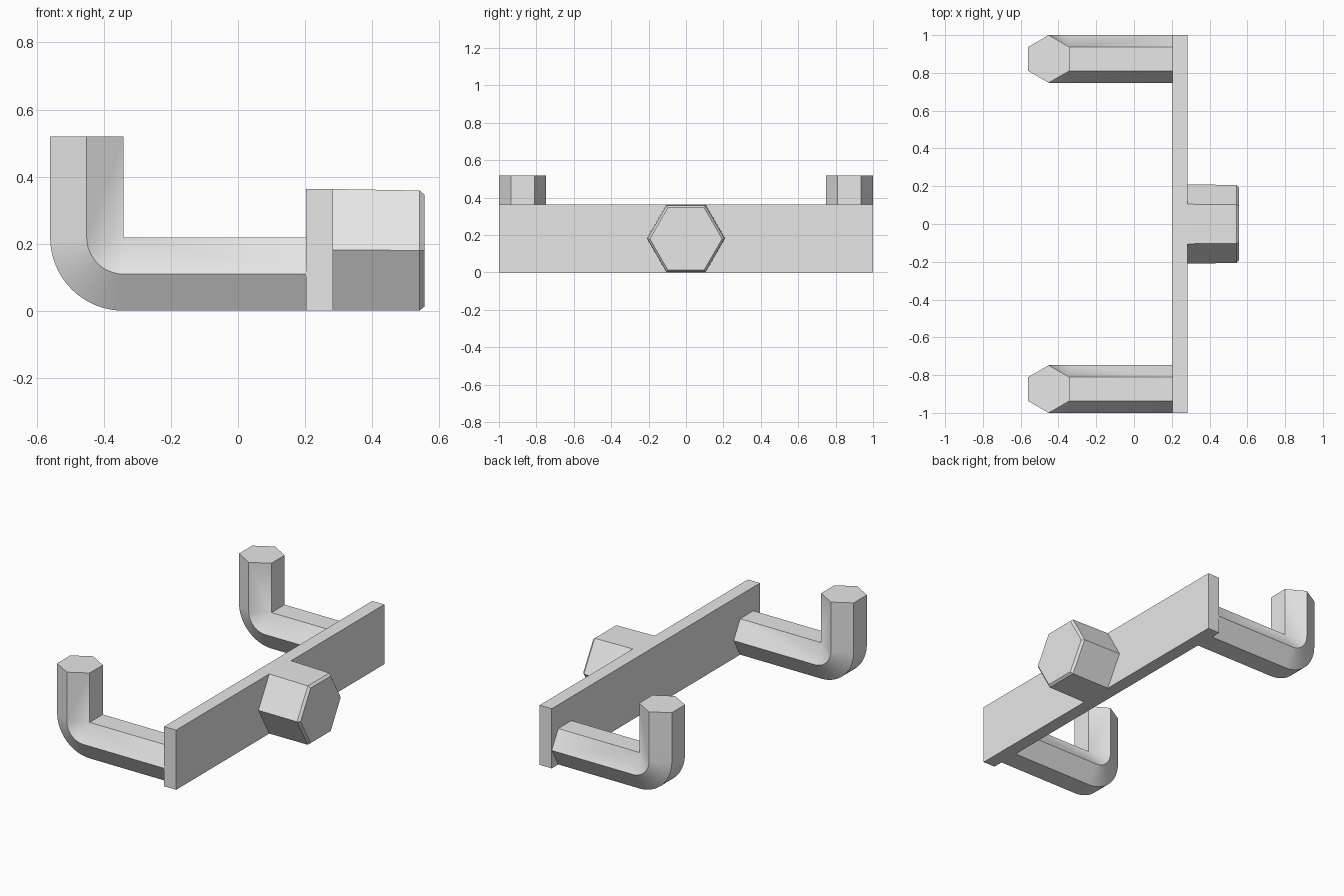
import bpy, bmesh
from math import sin, cos, pi, radians
from mathutils import Vector

cube = bpy.data.objects.get("Cube")
if cube:
    bpy.data.objects.remove(cube, do_unlink=True)

grey = bpy.data.materials.new("light grey")
grey.use_nodes = True
colour = (0.8, 0.8, 0.8, 1)
grey.diffuse_color = colour
grey.node_tree.nodes["Principled BSDF"].inputs["Base Color"].default_value = colour


def finish(name, bm):
    """Clean the mesh and link it as a named object."""
    bmesh.ops.remove_doubles(bm, verts=bm.verts, dist=1e-4)
    bmesh.ops.recalc_face_normals(bm, faces=bm.faces)
    mesh = bpy.data.meshes.new(name)
    bm.to_mesh(mesh)
    bm.free()
    mesh.materials.append(grey)
    obj = bpy.data.objects.new(name, mesh)
    bpy.context.collection.objects.link(obj)
    return obj


def loft(name, rings):
    """Skin a row of equal rings and cap both ends."""
    bm = bmesh.new()
    loops = [[bm.verts.new(p) for p in ring] for ring in rings]
    for a, b in zip(loops, loops[1:]):
        for i in range(len(a)):
            j = (i + 1) % len(a)
            bm.faces.new((a[i], a[j], b[j], b[i]))
    bm.faces.new(loops[0])
    bm.faces.new(loops[-1])
    return finish(name, bm)


def hexagon(radius):
    return [(radius * cos(k * pi / 3), radius * sin(k * pi / 3)) for k in range(6)]


# Cross plate
PLATE_BACK, PLATE_FRONT, PLATE_TOP = 0.203, 0.284, 0.363
bm = bmesh.new()
bmesh.ops.create_cube(bm, size=1)
bmesh.ops.scale(bm, verts=bm.verts, vec=(PLATE_FRONT - PLATE_BACK, 2, PLATE_TOP))
bmesh.ops.translate(bm, verts=bm.verts,
                    vec=((PLATE_FRONT + PLATE_BACK) / 2, 0, PLATE_TOP / 2))
finish("cross_plate", bm)

# Hexagonal head: slight taper, then a chamfered end
sections = [(PLATE_FRONT, 0.1815, 0.2095), (0.542, 0.1795, 0.2065), (0.556, 0.179, 0.193)]
loft("hex_head", [[Vector((x, y, z + h)) for y, h in hexagon(r)] for x, z, r in sections])

# Hooked hexagonal arms, bent about the inner flat and mirrored across y
ARM_R = 0.1262
ARM_DEPTH = ARM_R * sin(pi / 3)
PIVOT = Vector((-0.342, 1 - ARM_R, 2 * ARM_DEPTH))
STEPS = 16


def arm_ring(angle, shift=(0, 0, 0)):
    out = Vector((-sin(angle), 0, -cos(angle)))
    return [PIVOT + Vector(shift) + Vector((0, y, 0)) + out * (ARM_DEPTH - h)
            for y, h in hexagon(ARM_R)]


rings = [arm_ring(0, (PLATE_BACK - PIVOT.x, 0, 0))]
rings += [arm_ring(pi / 2 * i / STEPS) for i in range(STEPS + 1)]
rings.append(arm_ring(pi / 2, (0, 0, 0.519 - PIVOT.z)))
arms = loft("hook_arms", rings)
mirror = arms.modifiers.new("mirror", 'MIRROR')
mirror.use_axis = (False, True, False)

# Smooth the bends, keep the hexagon edges sharp
bpy.ops.object.select_all(action='DESELECT')
arms.select_set(True)
bpy.context.view_layer.objects.active = arms
bpy.ops.object.shade_smooth_by_angle(angle=radians(30))
